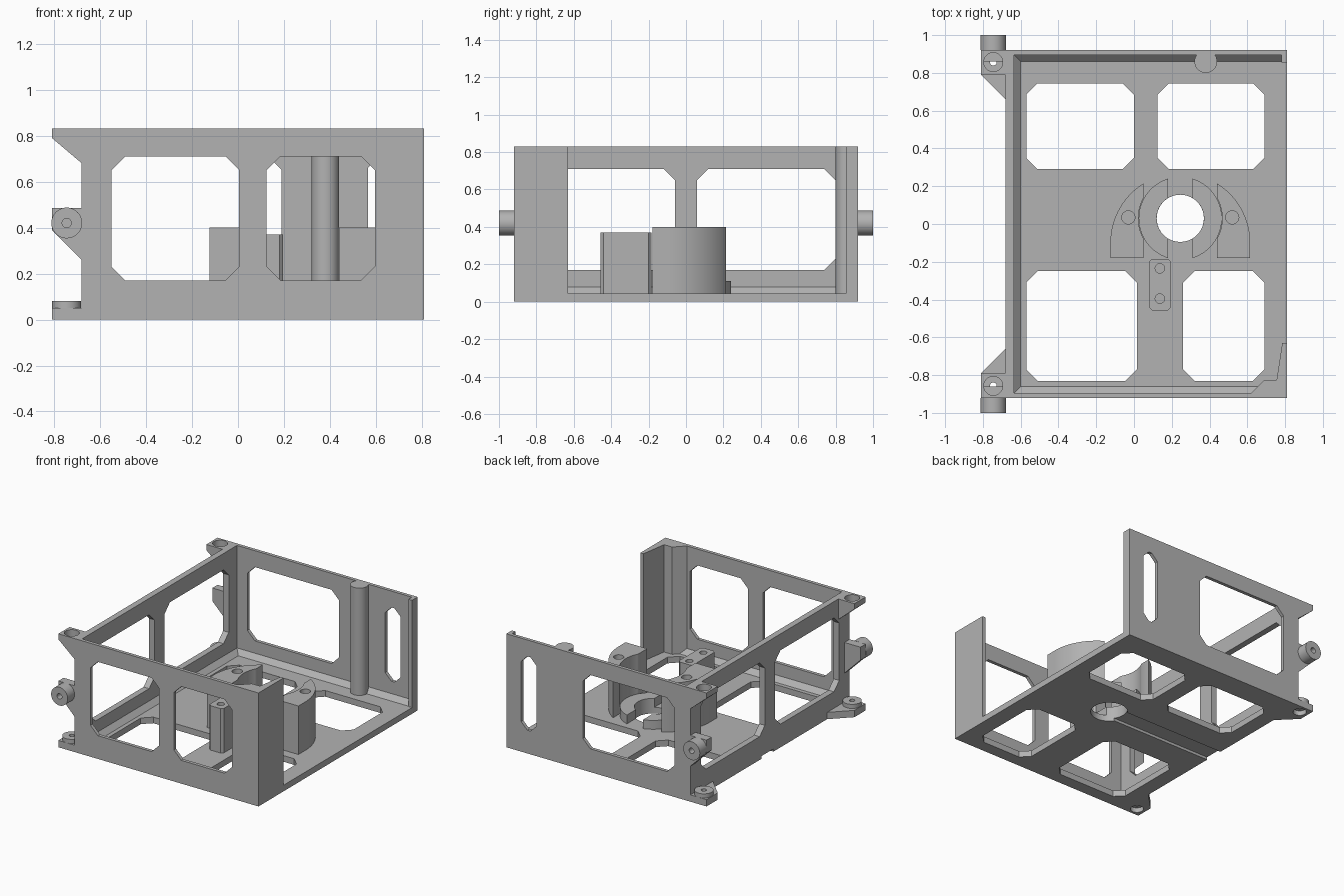
import bpy, bmesh, math
from mathutils import Vector

old = bpy.data.objects.get("Cube")
if old:
    bpy.data.objects.remove(old, do_unlink=True)

grey = bpy.data.materials.new("plain grey")
grey.use_nodes = True
grey.diffuse_color = (0.45, 0.45, 0.45, 1)
grey.node_tree.nodes["Principled BSDF"].inputs["Base Color"].default_value = grey.diffuse_color

FLOOR, TOP = 0.045, 0.83
LEFT, RIGHT, DEEP = -0.68, 0.81, 0.92
INNER = 0.895


def prism(name, pts, axis, lo, hi):
    """Extrude a 2D outline along x, y or z."""
    place = {"x": lambda a, b, t: (t, a, b),
             "y": lambda a, b, t: (a, t, b),
             "z": lambda a, b, t: (a, b, t)}[axis]
    bm = bmesh.new()
    face = bm.faces.new([bm.verts.new(place(a, b, lo)) for a, b in pts])
    ext = bmesh.ops.extrude_face_region(bm, geom=[face])["geom"]
    bmesh.ops.translate(bm, vec=Vector(place(0, 0, hi - lo)),
                        verts=[v for v in ext if isinstance(v, bmesh.types.BMVert)])
    bmesh.ops.recalc_face_normals(bm, faces=bm.faces)
    mesh = bpy.data.meshes.new(name)
    bm.to_mesh(mesh)
    bm.free()
    mesh.materials.append(grey)
    obj = bpy.data.objects.new(name, mesh)
    bpy.context.collection.objects.link(obj)
    return obj


def rect(a0, a1, b0, b1, c=0.0):
    """Rectangle outline with optional cut corners."""
    if not c:
        return [(a0, b0), (a1, b0), (a1, b1), (a0, b1)]
    return [(a0 + c, b0), (a1 - c, b0), (a1, b0 + c), (a1, b1 - c),
            (a1 - c, b1), (a0 + c, b1), (a0, b1 - c), (a0, b0 + c)]


def arc(cx, cy, r, start=0, end=360, n=40):
    full = abs(end - start) == 360
    steps = n if full else n + 1
    angles = [math.radians(start + (end - start) * i / n) for i in range(steps)]
    return [(cx + r * math.cos(a), cy + r * math.sin(a)) for a in angles]


def cut(obj, pts, axis, lo, hi):
    """Subtract an extruded outline, then discard the cutter."""
    cutter = prism("cutter", pts, axis, lo, hi)
    cutter.hide_render = True
    mod = obj.modifiers.new("cut", "BOOLEAN")
    mod.operation, mod.solver, mod.object = "DIFFERENCE", "EXACT", cutter
    bpy.context.view_layer.objects.active = obj
    bpy.ops.object.modifier_apply(modifier=mod.name)
    bpy.data.objects.remove(cutter, do_unlink=True)


# Floor plate with four openings, centre hole and underside channel
floor = prism("floor_plate", rect(LEFT, RIGHT, -DEEP, DEEP), "z", 0, FLOOR)
for x0, x1, y0, y1 in [(-0.57, 0, 0.29, 0.745), (0.125, 0.69, 0.29, 0.745),
                       (-0.57, 0.015, -0.83, -0.25), (0.26, 0.69, -0.83, -0.25)]:
    cut(floor, rect(x0, x1, y0, y1, 0.06), "z", -1, 1)
HX, HY = 0.245, 0.03
cut(floor, rect(-0.8, HX, HY - 0.07, HY + 0.07), "z", -1, 0.02)
cut(floor, arc(HX, HY, 0.125), "z", -1, 1)

# Walls with cut-corner windows
SILL, HEAD = 0.17, 0.71
front = prism("front_wall", rect(LEFT, RIGHT, FLOOR, TOP), "y", -DEEP, -INNER)
back = prism("back_wall", rect(LEFT, RIGHT, FLOOR, TOP), "y", INNER, DEEP)
side = prism("side_wall", rect(-INNER, INNER, FLOOR, TOP), "x", LEFT, -0.635)
for wall, axis, a0, a1, c in [(front, "y", -0.55, 0.005, 0.06), (front, "y", 0.125, 0.595, 0.06),
                              (back, "y", -0.55, 0.19, 0.06), (back, "y", 0.565, 0.69, 0.05),
                              (side, "x", -0.8, -0.06, 0.06), (side, "x", 0.06, 0.8, 0.06)]:
    cut(wall, rect(a0, a1, SILL, HEAD, c), axis, -2, 2)

# Sloped fillets along the foot of each wall
RISE = 0.08
for s, name, end in [(-1, "front_foot", 0.66), (1, "back_foot", 0.78)]:
    prism(name, [(s * INNER, FLOOR), (s * 0.86, FLOOR), (s * INNER, RISE)], "x", -0.635, end)
prism("side_foot", [(-0.635, FLOOR), (-0.60, FLOOR), (-0.635, RISE)], "y", -INNER, INNER)

# Open-side corner column, end lip and round post
prism("corner_column", [(0.62, -INNER), (RIGHT, -INNER), (RIGHT, -0.63), (0.785, -0.63),
                        (0.755, -0.825), (0.69, -0.825)], "z", FLOOR, TOP)
prism("back_lip", rect(0.78, RIGHT, 0.855, INNER), "z", FLOOR, TOP)
prism("round_post", arc(0.38, 0.86, 0.06, 144, 396), "z", FLOOR, TOP)

# Low split ring around the centre hole
for s, name in [(1, "ring_left"), (-1, "ring_right")]:
    ro, ri, gap = 0.22, 0.125, 0.065
    ao, ai = (math.degrees(math.acos(gap / r)) for r in (ro, ri))
    outline = arc(0, HY, ro, -ao, ao) + arc(0, HY, ri, ai, -ai)
    prism(name, [(HX + s * x, y) for x, y in outline], "z", FLOOR, 0.11)

# Tall curved mounting blocks, each with a screw hole
for s, name in [(1, "block_left"), (-1, "block_right")]:
    half = 0.195
    a_out = math.degrees(math.acos(half / 0.37))
    a_in = math.degrees(math.acos(half / 0.222))
    outline = ([(half, -0.18), (0.37, -0.18)] + arc(0, -0.1, 0.37, 0, a_out)
               + arc(0, HY, 0.222, a_in, -a_in))
    block = prism(name, [(HX + s * x, y) for x, y in outline], "z", FLOOR, 0.4)
    cut(block, arc(HX + s * 0.275, 0.035, 0.035, n=24), "z", 0.15, 1)

# Small upright block with two screw holes
small = prism("small_block", rect(0.08, 0.195, -0.457, -0.185, 0.015), "z", FLOOR, 0.37)
for y in (-0.235, -0.395):
    cut(small, arc(0.137, y, 0.025, n=24), "z", 0.12, 1)

# Hinge lugs and side pins, mirrored front to back
LX, PX, LY = -0.81, -0.745, 0.857
for s, end in [(-1, "front"), (1, "back")]:
    def span(a, b):
        return sorted((s * a, s * b))

    upper = prism(end + "_upper_lug", [(LX, TOP), (LX, 0.79), (LEFT, 0.68), (LEFT, TOP)],
                  "y", *span(0.79, DEEP))
    cut(upper, arc(PX, s * LY, 0.05), "z", 0.5, 1)

    lower = prism(end + "_lower_lug", [(LX, s * DEEP), (LEFT, s * DEEP), (LEFT, s * 0.66),
                                       (LX, s * 0.79)], "z", 0, 0.05)
    boss = prism(end + "_lug_boss", arc(PX, s * LY, 0.063), "z", 0.05, 0.08)
    for part in (lower, boss):
        cut(part, arc(PX, s * LY, 0.018, n=24), "z", -1, 1)
    cut(lower, arc(PX, s * LY, 0.045), "z", -1, 0.035)

    prism(end + "_pin_bracket", [(LX, 0.485), (LX, 0.39), (LEFT, 0.26), (LEFT, 0.485)],
          "y", *span(0.86, DEEP))
    pin = prism(end + "_pin", arc(PX, 0.42, 0.067), "y", *span(DEEP, 1.0))
    cut(pin, arc(PX, 0.42, 0.02, n=24), "y", *span(0.93, 1.1))

# Smooth the round surfaces, keep the edges sharp
bpy.ops.object.select_all(action="DESELECT")
for obj in bpy.context.scene.objects:
    if obj.type == "MESH" and grey.name in obj.data.materials:
        obj.select_set(True)
        bpy.context.view_layer.objects.active = obj
bpy.ops.object.shade_smooth_by_angle(angle=math.radians(30))
